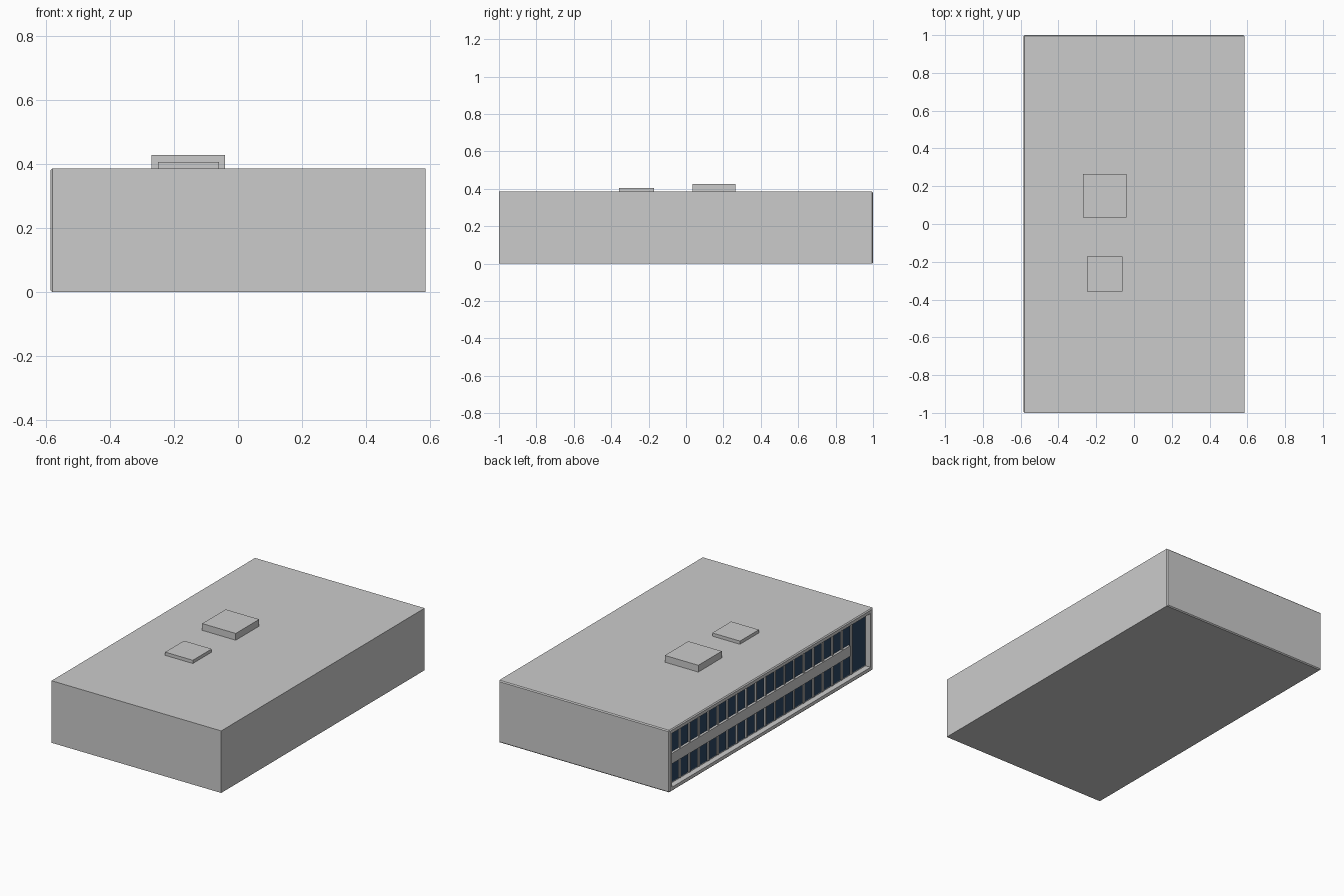
import bpy, bmesh
from mathutils import Vector

if "Cube" in bpy.data.objects:
    bpy.data.objects.remove(bpy.data.objects["Cube"])

X, Y, H = 0.585, 1.0, 0.385      # half width, half length, height
FRAME, DEPTH = 0.034, 0.035      # facade frame width and recess


def material(name, color):
    m = bpy.data.materials.new(name)
    m.diffuse_color = color
    m.use_nodes = True
    m.node_tree.nodes["Principled BSDF"].inputs["Base Color"].default_value = m.diffuse_color
    return m


def add_object(name, bm, mat=None):
    bmesh.ops.recalc_face_normals(bm, faces=bm.faces)
    me = bpy.data.meshes.new(name)
    bm.to_mesh(me)
    bm.free()
    ob = bpy.data.objects.new(name, me)
    bpy.context.collection.objects.link(ob)
    if mat:
        me.materials.append(mat)
    return ob


def add_box(bm, lo, hi):
    lo, hi = Vector(lo), Vector(hi)
    verts = bmesh.ops.create_cube(bm, size=1)["verts"]
    for v in verts:
        v.co = (lo + hi) / 2 + v.co * (hi - lo)


def box(name, lo, hi, mat=None):
    bm = bmesh.new()
    add_box(bm, lo, hi)
    return add_object(name, bm, mat)


# Building shell: chamfered edges around the facade and back, facade recessed
bm = bmesh.new()
add_box(bm, (-X, -Y, 0), (X, Y, H))
edges = [e for e in bm.edges
         if any(f.normal.x < -0.9 or f.normal.y > 0.9 for f in e.link_faces)]
bmesh.ops.bevel(bm, geom=edges, offset=0.006, segments=1, affect='EDGES')
bm.normal_update()
facade = [f for f in bm.faces if f.normal.x < -0.99]
bmesh.ops.inset_region(bm, faces=facade, thickness=FRAME - 0.006)
for v in {v for f in facade for v in f.verts}:
    v.co.x = -X
recess = bmesh.ops.extrude_face_region(bm, geom=facade)
bmesh.ops.translate(bm, vec=(DEPTH, 0, 0),
                    verts=[g for g in recess["geom"] if isinstance(g, bmesh.types.BMVert)])
bmesh.ops.delete(bm, geom=facade, context='FACES')
add_object("building_shell", bm)

# Glazing at the back of the recess
glass = material("glass_blue", (0.025, 0.06, 0.12, 1))
gx = -X + DEPTH
box("window_glass", (gx - 0.004, -Y + FRAME, FRAME), (gx + 0.004, Y - FRAME, H - FRAME), glass)

# Spandrel band between the two floors, stopping short of the front end
box("floor_band", (-X + 0.016, -0.80, 0.157), (gx, Y - FRAME, 0.222))

# Repeated vertical mullions
bm = bmesh.new()
for i in range(19):
    y = 0.86 - i * 0.0935
    add_box(bm, (gx - 0.012, y - 0.006, FRAME), (gx, y + 0.006, H - FRAME))
add_object("window_mullions", bm)

# Rooftop units
box("roof_unit_large", (-0.27, 0.035, H - 0.005), (-0.04, 0.265, 0.427))
box("roof_unit_small", (-0.25, -0.357, H - 0.005), (-0.06, -0.172, 0.405))
